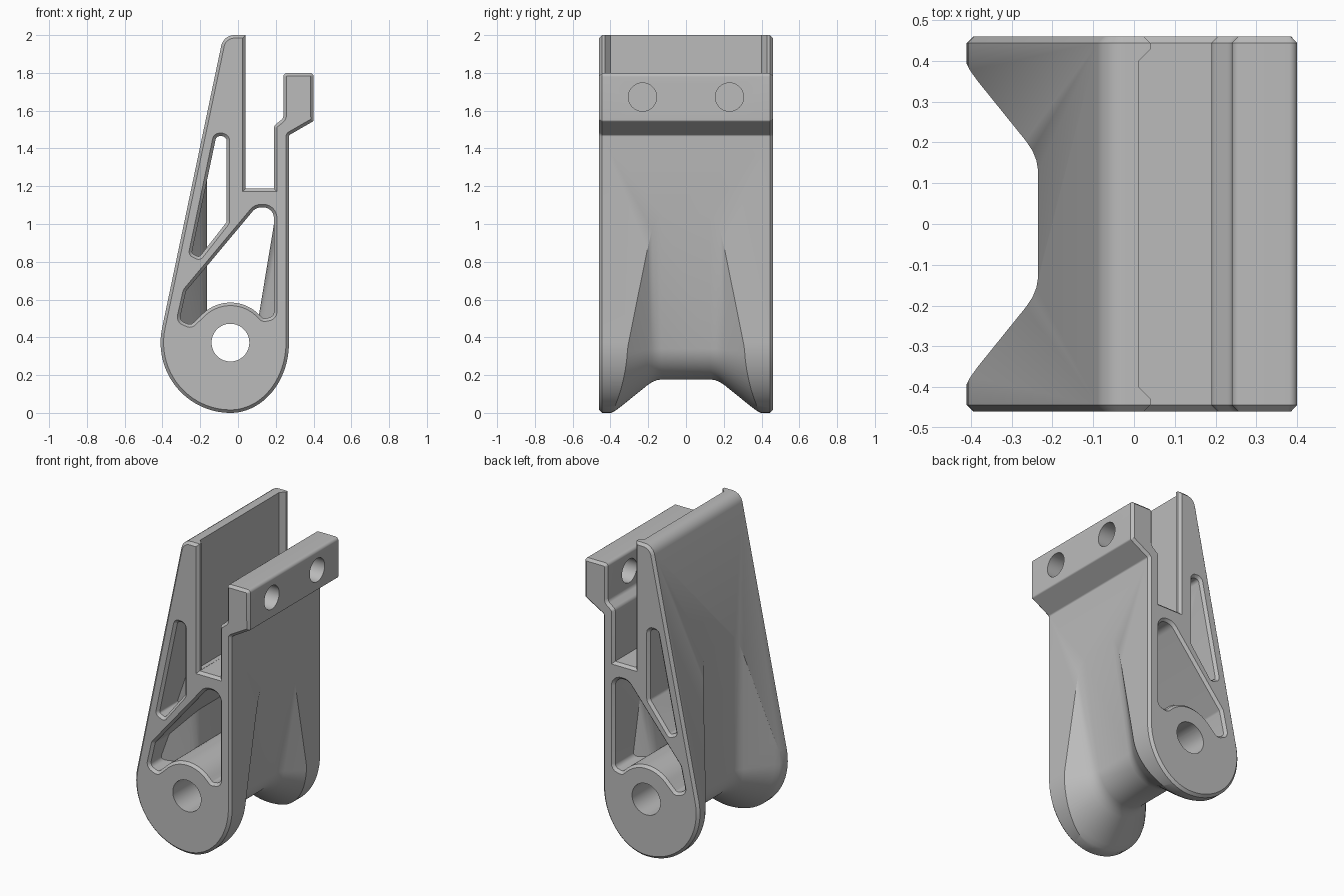
import bpy, bmesh
from math import sin, cos, radians
from mathutils import Vector

if "Cube" in bpy.data.objects:
    bpy.data.objects.remove(bpy.data.objects["Cube"])

PIN = Vector((-0.04, 0.372))   # pivot hole centre in x, z
HALF, CHAMFER = 0.46, 0.016


def arc(rx, rz, start, end, n):
    """Points of an elliptic arc round the pivot."""
    angles = [radians(start + (end - start) * i / n) for i in range(n + 1)]
    return [PIN + Vector((rx * cos(a), rz * sin(a))) for a in angles]


def fillet(corners, n=6):
    """Round each (x, z, radius) corner of a closed outline."""
    out = []
    for i, (x, z, r) in enumerate(corners):
        p = Vector((x, z))
        if r == 0:
            out.append(p)
            continue
        a = (Vector(corners[i - 1][:2]) - p).normalized()
        b = (Vector(corners[(i + 1) % len(corners)][:2]) - p).normalized()
        half = a.angle(b) / 2
        centre = p + (a + b).normalized() * r / sin(half)
        reach = r * cos(half) / sin(half)
        va, vb = p + a * reach - centre, p + b * reach - centre
        for k in range(n + 1):
            t = k / n
            out.append(centre + (va * (1 - t) + vb * t).normalized() * r)
    return out


def offset(points, d):
    """Grow (or shrink) a counter-clockwise outline by d."""
    out = []
    for i, p in enumerate(points):
        e1 = (p - points[i - 1]).normalized()
        e2 = (points[(i + 1) % len(points)] - p).normalized()
        n1, n2 = Vector((e1.y, -e1.x)), Vector((e2.y, -e2.x))
        out.append(p + (n1 + n2) * d / (1 + n1.dot(n2)))
    return out


def loft(name, rings, place=lambda p, h: (p.x, h, p.y)):
    """Closed solid through matching outlines given as (height, points)."""
    bm = bmesh.new()
    rows = [[bm.verts.new(place(p, h)) for p in pts] for h, pts in rings]
    for a, b in zip(rows, rows[1:]):
        for i in range(len(a)):
            bm.faces.new((a[i - 1], a[i], b[i], b[i - 1]))
    bm.faces.new(rows[0])
    bm.faces.new(rows[-1])
    bmesh.ops.recalc_face_normals(bm, faces=bm.faces)
    mesh = bpy.data.meshes.new(name)
    bm.to_mesh(mesh)
    bm.free()
    ob = bpy.data.objects.new(name, mesh)
    bpy.context.collection.objects.link(ob)
    return ob


def combine(target, tool, operation):
    """Apply a boolean and discard the tool."""
    mod = target.modifiers.new(operation, 'BOOLEAN')
    mod.operation, mod.object, mod.solver = operation, tool, 'EXACT'
    bpy.context.view_layer.objects.active = target
    bpy.ops.object.modifier_apply(modifier=mod.name)
    bpy.data.objects.remove(tool)


def waisted(name, inset):
    """Solid whose section is narrow at mid width and flares to both ends."""
    flare = [(0.13, 0), (0.155, 0.004), (0.18, 0.014), (0.205, 0.031), (0.35, 0.148),
             (0.375, 0.166), (0.40, 0.179), (0.43, 0.22), (0.5, 0.33)]
    rings = []
    for y, f in [(-y, f) for y, f in reversed(flare)] + flare:
        r = 0.195 + f - inset
        pts = arc(r, r, 180, 350.6, 40)
        foot = pts[-1]
        pts.append(foot + Vector((0.165, 1)) * (1.12 - foot.y))
        pts += [Vector((1, 1.12)), Vector((1, 2.3)), Vector((PIN.x - r, 2.3))]
        rings.append((y, pts))
    return loft(name, rings)


def cylinder(name, radius, place):
    pts = [Vector((radius * cos(radians(a)), radius * sin(radians(a)))) for a in range(0, 360, 8)]
    return loft(name, [(-0.6, pts), (0.6, pts)], place)


# Bracket body: chamfered side profile with slot and hook
profile = arc(0.37, 0.372, 168, 270, 24) + arc(0.31, 0.372, 270, 360, 24)[1:]
upper = [(0.27, 1.47, 0.012), (0.40, 1.545, 0.012), (0.40, 1.80, 0.02), (0.24, 1.80, 0.02),
         (0.24, 1.56, 0.03), (0.19, 1.52, 0.03), (0.19, 1.188, 0), (0.04, 1.188, 0),
         (0.04, 2.0, 0), (-0.077, 2.0, 0.07)]
profile = fillet([(p.x, p.y, 0) for p in profile] + upper)
bracket = loft("bracket_body", [(-HALF, offset(profile, -CHAMFER)), (CHAMFER - HALF, profile),
                                (HALF - CHAMFER, profile), (HALF, offset(profile, -CHAMFER))])
combine(bracket, waisted("outer_waist", 0), 'INTERSECT')

# Two windows through the sides, narrowed at mid width to keep the wall thickness
boss = [(p.x, p.y, 0) for p in arc(0.212, 0.212, 137, 45, 20)]
lower_window = boss + [(0.135, 0.498, 0.02), (0.19, 0.51, 0.03), (0.19, 1.088, 0.055),
                       (0.095, 1.088, 0.06), (-0.275, 0.645, 0.03), (-0.31, 0.49, 0.03),
                       (-0.25, 0.465, 0.025)]
upper_window = [(-0.245, 0.845, 0.015), (-0.205, 0.825, 0.015), (-0.06, 1.01, 0.03),
                (-0.06, 1.465, 0.026), (-0.115, 1.465, 0.022)]
for corners in (lower_window, upper_window):
    pts = fillet(corners)
    wide = offset(pts, 0.03)
    edge = HALF - CHAMFER
    window = loft("window_cutter", [(-edge - 0.03, wide), (-edge, pts), (edge, pts), (edge + 0.03, wide)])
    combine(window, waisted("inner_waist", 0.07), 'INTERSECT')
    combine(bracket, window, 'DIFFERENCE')

# Recess in the tall slot wall, leaving a guide rib at each end
recess = [Vector(p) for p in ((0.012, -0.40), (0.06, -0.448), (0.06, 0.448), (0.012, 0.40))]
combine(bracket, loft("recess_cutter", [(1.189, recess), (2.2, recess)],
                      lambda p, h: (p.x, p.y, h)), 'DIFFERENCE')

# Pivot hole along the width
combine(bracket, cylinder("pivot_cutter", 0.1, lambda p, h: (PIN.x + p.x, h, PIN.y + p.y)), 'DIFFERENCE')

# Two screw holes through the hook
for side in (-1, 1):
    hole = cylinder("screw_cutter", 0.075,
                    lambda p, h: (0.65 + h, side * 0.23 + p.x, 1.672 + p.y))
    combine(bracket, hole, 'DIFFERENCE')

# Plain grey finish
grey = bpy.data.materials.new("plain_grey")
grey.use_nodes = True
colour = (0.5, 0.5, 0.5, 1)
grey.diffuse_color = colour
grey.node_tree.nodes["Principled BSDF"].inputs["Base Color"].default_value = colour
bracket.data.materials.clear()
bracket.data.materials.append(grey)
for face in bracket.data.polygons:
    face.material_index = 0

bpy.ops.object.select_all(action='DESELECT')
bracket.select_set(True)
bpy.context.view_layer.objects.active = bracket
bpy.ops.object.shade_smooth_by_angle(angle=radians(30))
